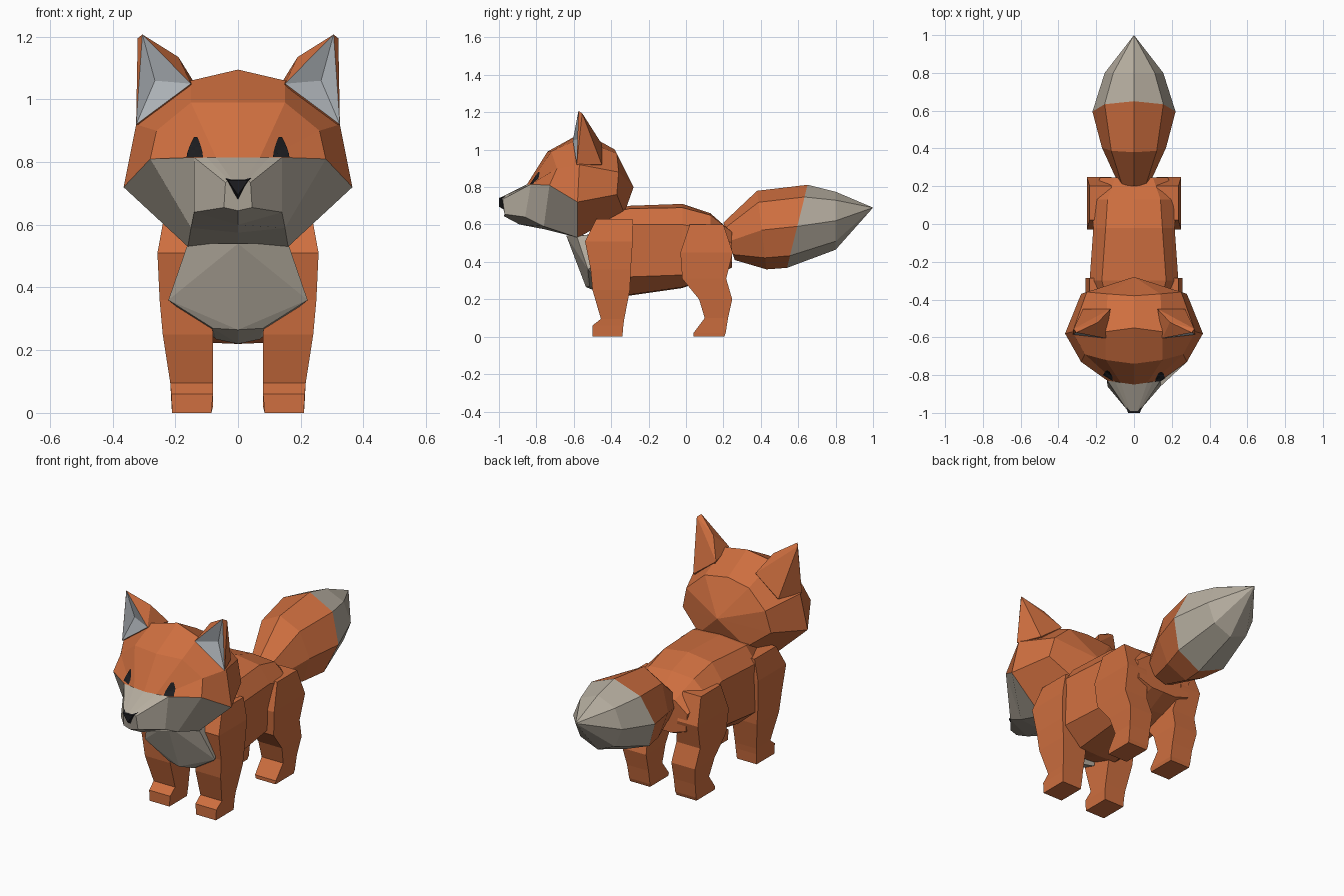
import bpy, bmesh, math
from mathutils import Vector
from mathutils.bvhtree import BVHTree

if "Cube" in bpy.data.objects:
    bpy.data.objects.remove(bpy.data.objects["Cube"])


def material(name, rgb):
    m = bpy.data.materials.new(name)
    m.diffuse_color = (*rgb, 1)
    m.use_nodes = True
    m.node_tree.nodes["Principled BSDF"].inputs["Base Color"].default_value = m.diffuse_color
    return m


ORANGE = material("orange fur", (0.62, 0.158, 0.050))
CREAM = material("pale fur", (0.46, 0.415, 0.345))
EAR = material("ear grey", (0.42, 0.45, 0.48))
BLACK = material("black", (0.012, 0.012, 0.014))


def finish(bm, name, mats):
    bmesh.ops.remove_doubles(bm, verts=bm.verts, dist=0.0005)
    bmesh.ops.recalc_face_normals(bm, faces=bm.faces)
    me = bpy.data.meshes.new(name)
    bm.to_mesh(me)
    for m in mats:
        me.materials.append(m)
    ob = bpy.data.objects.new(name, me)
    bpy.context.collection.objects.link(ob)
    return ob


def mirrored(half):
    """Close a half section (top centre to bottom centre) across x = 0."""
    return half + [(-x, y, z) for x, y, z in half[-2:0:-1]]


def loft(rings, rule=lambda ring, band: 0):
    """Skin closed rings; rule(ring, band) gives the material slot."""
    bm = bmesh.new()
    rows = [[bm.verts.new(p) for p in r] for r in rings]
    n = len(rows[0])
    for k in range(len(rows) - 1):
        for i in range(n):
            j = (i + 1) % n
            f = bm.faces.new((rows[k][i], rows[k][j], rows[k + 1][j], rows[k + 1][i]))
            f.material_index = rule(k, min(i, n - 1 - i))
    for k in (0, -1):
        if len(set(rings[k])) > 2:
            bm.faces.new(rows[k]).material_index = rule(0 if k == 0 else len(rows) - 2, 0)
    return bm


def hull(points):
    bm = bmesh.new()
    for p in points:
        bm.verts.new(p)
    res = bmesh.ops.convex_hull(bm, input=bm.verts)
    loose = [v for v in bm.verts if not v.link_faces]
    bmesh.ops.delete(bm, geom=loose, context='VERTS')
    return bm


# Head: back pole, crown, widest section at the cheeks, brow, muzzle root, muzzle end
head_rings = [
    [(0, -.28, .80)] * 6,
    [(0, -.38, 1.0), (.14, -.37, .98), (.25, -.36, .88), (.28, -.37, .76), (.15, -.33, .66), (0, -.33, .66)],
    [(0, -.55, 1.095), (.15, -.57, 1.06), (.325, -.57, .92), (.365, -.58, .72), (.16, -.58, .53), (0, -.58, .53)],
    [(0, -.74, .99), (.15, -.72, .99), (.26, -.69, .90), (.28, -.73, .81), (.15, -.76, .59), (0, -.76, .575)],
    [(0, -.85, .815), (.07, -.84, .815), (.10, -.835, .815), (.14, -.83, .815), (.14, -.86, .64), (0, -.89, .60)],
    [(0, -.99, .745), (.02, -.99, .745), (.03, -.985, .742), (.04, -.98, .735), (.045, -.97, .655), (0, -.975, .645)],
]
bm = loft([mirrored(r) for r in head_rings],
          lambda k, b: 1 if k == 4 or (k >= 2 and b >= 3) else 0)
bmesh.ops.remove_doubles(bm, verts=bm.verts, dist=0.0005)
head_tree = BVHTree.FromBMesh(bm)
finish(bm, "head", [ORANGE, CREAM])

# Nose: small triangular wedge at the muzzle tip
finish(loft([[(-.042, -.965, .75), (.042, -.965, .75), (0, -.965, .675)],
             [(-.032, -1, .742), (.032, -1, .742), (0, -1, .695)]]), "nose", [BLACK])

for s, side in ((1, "right"), (-1, "left")):
    # Eye: thin pointed patch projected on to the brow
    bm = bmesh.new()
    rows = []
    for r in range(7):
        t = r / 6
        half = .026 * (1 - .8 * t ** 1.5)
        row = []
        for c in range(5):
            x = s * (.138 - .003 * t + half * (c / 2 - 1))
            z = .817 + .063 * t
            hit = head_tree.ray_cast(Vector((x, -2, z)), Vector((0, 1, 0)))[0]
            row.append(bm.verts.new((x, (hit.y if hit else -.8) - .005, z)))
        rows.append(row)
    for a, b in zip(rows, rows[1:]):
        for c in range(4):
            f = bm.faces.new((a[c], a[c + 1], b[c + 1], b[c]))
    ob = finish(bm, "eye_" + side, [BLACK])
    if ob.data.polygons[0].normal.y > 0:
        ob.data.flip_normals()

    # Ear: faceted cone with a hollowed grey front
    pts = [(.15, -.605, 1.05), (.325, -.585, .92), (.305, -.575, 1.207), (.32, -.555, 1.195),
           (.19, -.52, 1.135), (.125, -.45, 1.03), (.27, -.45, .92), (.2, -.5, .9)]
    bm = hull([(s * x, y, z) for x, y, z in pts])
    bm.normal_update()
    front = [f for f in bm.faces if f.normal.y < -.8 and f.calc_center_median().z > 1]
    for f in front:
        f.material_index = 1
    for v in bmesh.ops.poke(bm, faces=front)["verts"]:
        v.co.y += .03
    finish(bm, "ear_" + side, [ORANGE, EAR])

    # Legs: box sections as (z, front y, back y, inner x, outer x)
    legs = {
        "front_leg_": [(0, -.5, -.34, .085, .21), (.06, -.5, -.335, .08, .213), (.095, -.455, -.33, .08, .216),
                       (.25, -.50, -.30, .08, .24), (.36, -.51, -.295, .085, .25),
                       (.51, -.54, -.285, .12, .257), (.63, -.48, -.285, .12, .235)],
        "back_leg_": [(0, .04, .205, .085, .21), (.02, .04, .212, .08, .212), (.10, .10, .225, .08, .216),
                      (.2, .07, .247, .08, .23), (.31, -.02, .215, .09, .24),
                      (.45, -.03, .25, .12, .25), (.6, .02, .2, .12, .235)],
    }
    for name, secs in legs.items():
        finish(loft([[(s * a, f, z), (s * b, f, z), (s * b, r, z), (s * a, r, z)]
                     for z, f, r, a, b in secs]), name + side, [ORANGE])

# Torso: half sections from shoulders to rump
torso = {
    -.50: [(0, .66), (.12, .64), (.19, .54), (.18, .38), (.08, .29), (0, .28)],
    -.30: [(0, .70), (.17, .685), (.235, .60), (.23, .32), (.12, .225), (0, .22)],
    -.02: [(0, .71), (.15, .69), (.215, .60), (.20, .33), (.11, .265), (0, .26)],
    .13: [(0, .66), (.14, .65), (.23, .57), (.21, .36), (.10, .32), (0, .31)],
    .245: [(0, .56), (.10, .56), (.18, .50), (.17, .40), (.08, .37), (0, .37)],
}
finish(loft([mirrored([(x, y, z) for x, z in sec]) for y, sec in torso.items()]), "torso", [ORANGE])

# Chest bib
bib = [(.16, -.585, .54), (.222, -.525, .36), (.08, -.515, .27), (.15, -.42, .55), (.2, -.46, .39),
       (.07, -.42, .235)]
finish(hull(bib + [(-x, y, z) for x, y, z in bib]
            + [(0, -.64, .54), (0, -.575, .37), (0, -.535, .265), (0, -.42, .22)]), "chest", [CREAM])

# Tail: eight-sided tilted sections (y, z, width, height, tilt), pale tip
tail = [(.23, .51, .09, .10, -.03), (.405, .57, .17, .21, -.025),
        (.595, .59, .22, .222, .055), (.80, .62, .155, .155, 0), (1, .69, 0, 0, 0)]
rings = [[(rx * math.sin(a), y + tilt * math.cos(a), z + rz * math.cos(a))
          for a in (i * math.tau / 8 for i in range(8))] for y, z, rx, rz, tilt in tail]
finish(loft(rings, lambda k, b: 1 if k >= 2 else 0), "tail", [ORANGE, CREAM])
